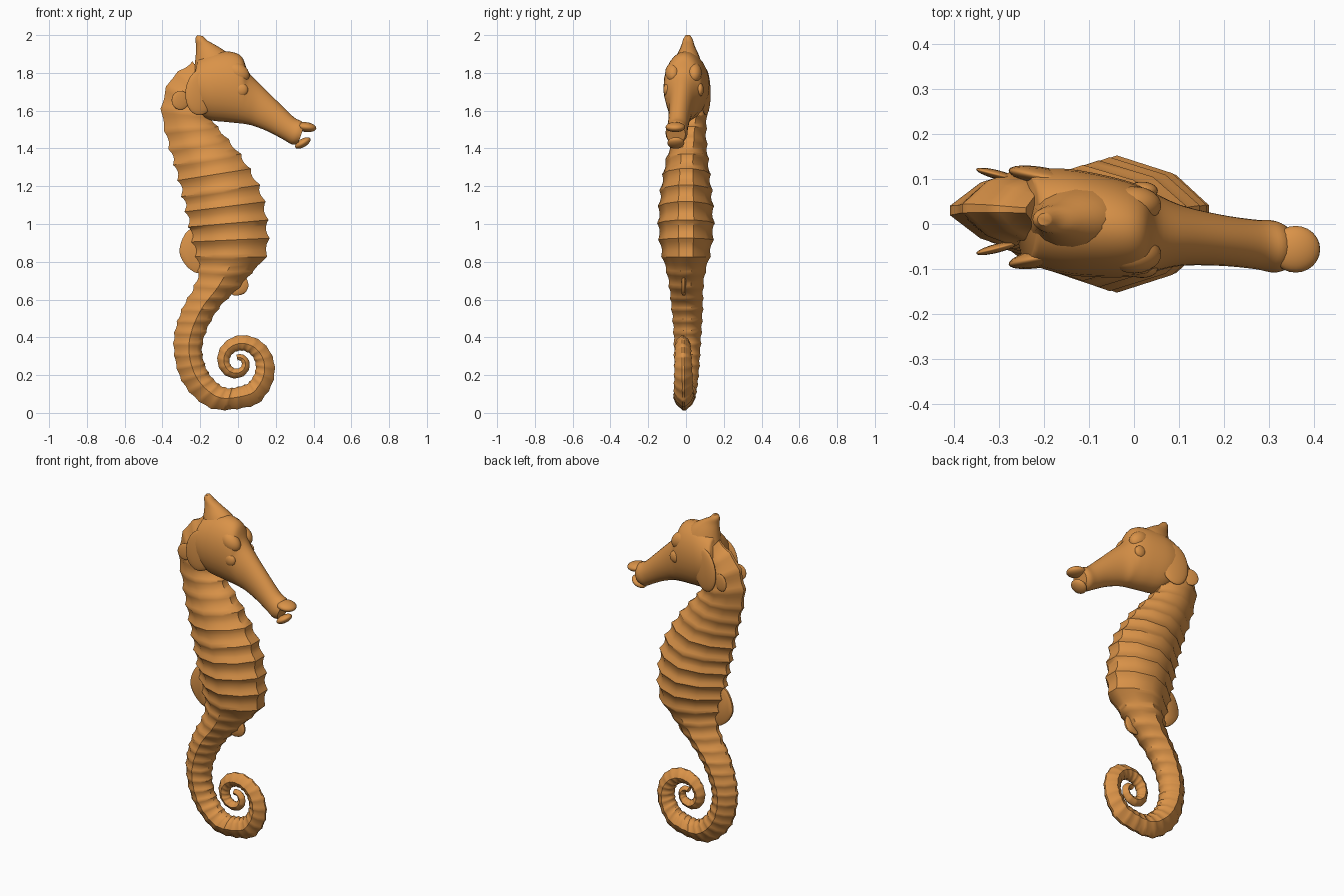
import bpy, bmesh, math
from mathutils import Vector

if "Cube" in bpy.data.objects:
    bpy.data.objects.remove(bpy.data.objects["Cube"])

mat = bpy.data.materials.new("warm_orange")
mat.diffuse_color = (0.70, 0.29, 0.065, 1)
mat.use_nodes = True
mat.node_tree.nodes["Principled BSDF"].inputs["Base Color"].default_value = mat.diffuse_color


def finish(ob, angle=40):
    ob.data.materials.append(mat)
    bpy.ops.object.select_all(action='DESELECT')
    ob.select_set(True)
    bpy.context.view_layer.objects.active = ob
    bpy.ops.object.shade_smooth_by_angle(angle=math.radians(angle))


def from_bmesh(name, bm, angle=40):
    bmesh.ops.recalc_face_normals(bm, faces=bm.faces)
    me = bpy.data.meshes.new(name)
    bm.to_mesh(me)
    bm.free()
    ob = bpy.data.objects.new(name, me)
    bpy.context.collection.objects.link(ob)
    finish(ob, angle)
    return ob


def spline(keys, n):
    """Catmull-Rom through rows of numbers, n steps per span."""
    out = []
    for i in range(len(keys) - 1):
        p = [keys[max(0, min(len(keys) - 1, i + k))] for k in (-1, 0, 1, 2)]
        for j in range(n):
            t = j / n
            out.append([0.5 * (2 * b + (c - a) * t + (2 * a - 5 * b + 4 * c - d) * t * t
                               + (3 * b - a - 3 * c + d) * t ** 3) for a, b, c, d in zip(*p)])
    out.append(list(keys[-1]))
    return out


def loft(name, rows, section, angle=40):
    """Each row: back x,z, front x,z, half width, y centre, scale."""
    bm = bmesh.new()
    rings = []
    for bx, bz, fx, fz, w, y, s in rows:
        cx, cz, hx, hz = (bx + fx) / 2, (bz + fz) / 2, (fx - bx) / 2, (fz - bz) / 2
        rings.append([bm.verts.new((cx + hx * u * s, y + w * v * s, cz + hz * u * s))
                      for u, v in section])
    n = len(section)
    for a, b in zip(rings, rings[1:]):
        for k in range(n):
            bm.faces.new((a[k], a[(k + 1) % n], b[(k + 1) % n], b[k]))
    bm.faces.new(rings[0])
    bm.faces.new(rings[-1])
    return from_bmesh(name, bm, angle)


# Body: back edge and belly edge, then a curling tail
body = [
    (-.24, 1.86, -.15, 1.72, .05, .03), (-.36, 1.765, -.17, 1.64, .08, .035),
    (-.408, 1.61, -.14, 1.57, .085, .03), (-.38, 1.45, -.08, 1.49, .09, .02),
    (-.335, 1.29, .035, 1.35, .118, .005), (-.29, 1.11, .135, 1.17, .143, 0),
    (-.255, .95, .168, .98, .15, 0), (-.225, .83, .158, .83, .13, 0),
    (-.212, .75, .075, .735, .105, 0), (-.24, .66, 0, .65, .092, .002),
    (-.295, .56, -.09, .56, .086, .006), (-.335, .44, -.16, .44, .077, .008),
    (-.342, .33, -.185, .33, .072, .006), (-.31, .19, -.16, .23, .067, .003),
    (-.228, .078, -.11, .165, .062, -.002), (-.11, .015, -.05, .135, .058, -.008)]
for i in range(1, 26):
    q = i * 0.25
    a = math.radians(-93 + 90 * q)
    r, h = .195 * .73 ** q, .066 * .8 ** q
    c, s = math.cos(a), math.sin(a)
    body.append(((r + h) * c, .265 + (r + h) * s, (r - h) * c, .265 + (r - h) * s,
                 .057 * .84 ** q, -.012 - .003 * min(q, 3)))

# Walk along the body placing one raised ridge per bony ring
dense = spline(body, 30)
rows, phase, prev = [], 0.0, None
marks = []
for d in dense:
    c = Vector(((d[0] + d[2]) / 2, (d[1] + d[3]) / 2))
    h = math.hypot(d[2] - d[0], d[3] - d[1]) / 2
    if prev is not None:
        phase += (c - prev).length / min(.09, .02 + .5 * h)
    prev = c
    marks.append(phase)
k = 0
for m in range(int(phase * 6) + 1):
    while k < len(marks) - 1 and marks[k] < m / 6:
        k += 1
    groove = math.sin(math.pi * (m % 6) / 6)
    rows.append(dense[k] + [1.015 - .085 * groove])
half = [(-1, .12), (-.5, .72), (.05, 1), (.62, .74), (.97, .28)]
loft("ringed_body", rows, half + [(u, -v) for u, v in reversed(half)])


# Head and snout, turned slightly to one side
def turn(x):
    return -.013 - .12 * x


def oval(n):
    return [(math.cos(2 * math.pi * i / n), math.sin(2 * math.pi * i / n)) for i in range(n)]


head = [
    (-.215, 1.86, -.262, 1.65, .098), (-.20, 1.885, -.235, 1.60, .108),
    (-.13, 1.91, -.16, 1.553, .118), (-.04, 1.912, -.06, 1.54, .112),
    (.02, 1.885, .01, 1.533, .10), (.055, 1.805, .045, 1.528, .086),
    (.125, 1.732, .09, 1.517, .067), (.22, 1.638, .165, 1.487, .057),
    (.295, 1.566, .24, 1.447, .055), (.335, 1.545, .285, 1.422, .058),
    (.352, 1.525, .318, 1.425, .05)]
rows = [r + [turn((r[0] + r[2]) / 2), 1] for r in spline(head, 5)]
loft("head_and_snout", rows, oval(24), 50)

# Crown on top of the head
crown = [(-.235, 1.80, .0, 1.83, .085), (-.225, 1.88, -.05, 1.90, .06),
         (-.222, 1.94, -.115, 1.945, .036), (-.226, 1.98, -.16, 1.97, .026),
         (-.215, 2.0, -.185, 1.995, .014)]
loft("crown", [r + [.01, 1] for r in spline(crown, 4)], oval(16), 50)


def blob(name, loc, size, rot=(0, 0, 0)):
    bpy.ops.mesh.primitive_uv_sphere_add(segments=24, ring_count=12, location=loc, rotation=rot)
    ob = bpy.context.object
    ob.name = name
    ob.scale = size
    finish(ob, 60)


# Lips around the open mouth
blob("upper_lip", (.36, turn(.36), 1.513), (.055, .052, .026), (0, .12, 0))
blob("lower_lip", (.343, turn(.34), 1.429), (.046, .045, .022), (0, -.55, 0))

# Eyes, brows and side fins
for side, label in ((-1, "right"), (1, "left")):
    blob(label + "_eye", (.018, turn(0) + side * .087, 1.71), (.035, .02, .035))
    blob(label + "_brow", (.0, turn(0) + side * .055, 1.80), (.065, .042, .05), (0, .6, 0))
    blob(label + "_side_fin", (-.305, .028 + side * .082, 1.655), (.048, .01, .05),
         (0, 0, -side * .25))
    blob(label + "_gill_cover", (-.195, .015 + side * .088, 1.70), (.085, .022, .125),
         (0, .15, -side * .2))


# Thin fins on the back and below the belly
def fin(name, pts, y, thick):
    bm = bmesh.new()
    smooth = spline(pts, 4)
    mid = [sum(p[i] for p in smooth) / len(smooth) for i in (0, 1)]
    rings = []
    for s, dy in ((.8, -1), (1, -.4), (1, .4), (.8, 1)):
        rings.append([bm.verts.new((mid[0] + (x - mid[0]) * s, y + dy * thick,
                                    mid[1] + (z - mid[1]) * s)) for x, z in smooth])
    n = len(smooth)
    for a, b in zip(rings, rings[1:]):
        for i in range(n):
            bm.faces.new((a[i], a[(i + 1) % n], b[(i + 1) % n], b[i]))
    bm.faces.new(rings[0])
    bm.faces.new(rings[-1])
    from_bmesh(name, bm, 50)


fin("back_fin", [(-.235, .98), (-.275, .955), (-.305, .89), (-.305, .83), (-.26, .765),
                 (-.20, .745), (-.17, .86)], 0, .014)
fin("belly_fin", [(.045, .715), (.055, .67), (.03, .63), (-.03, .625), (-.04, .68),
                  (0, .73)], -.012, .012)
